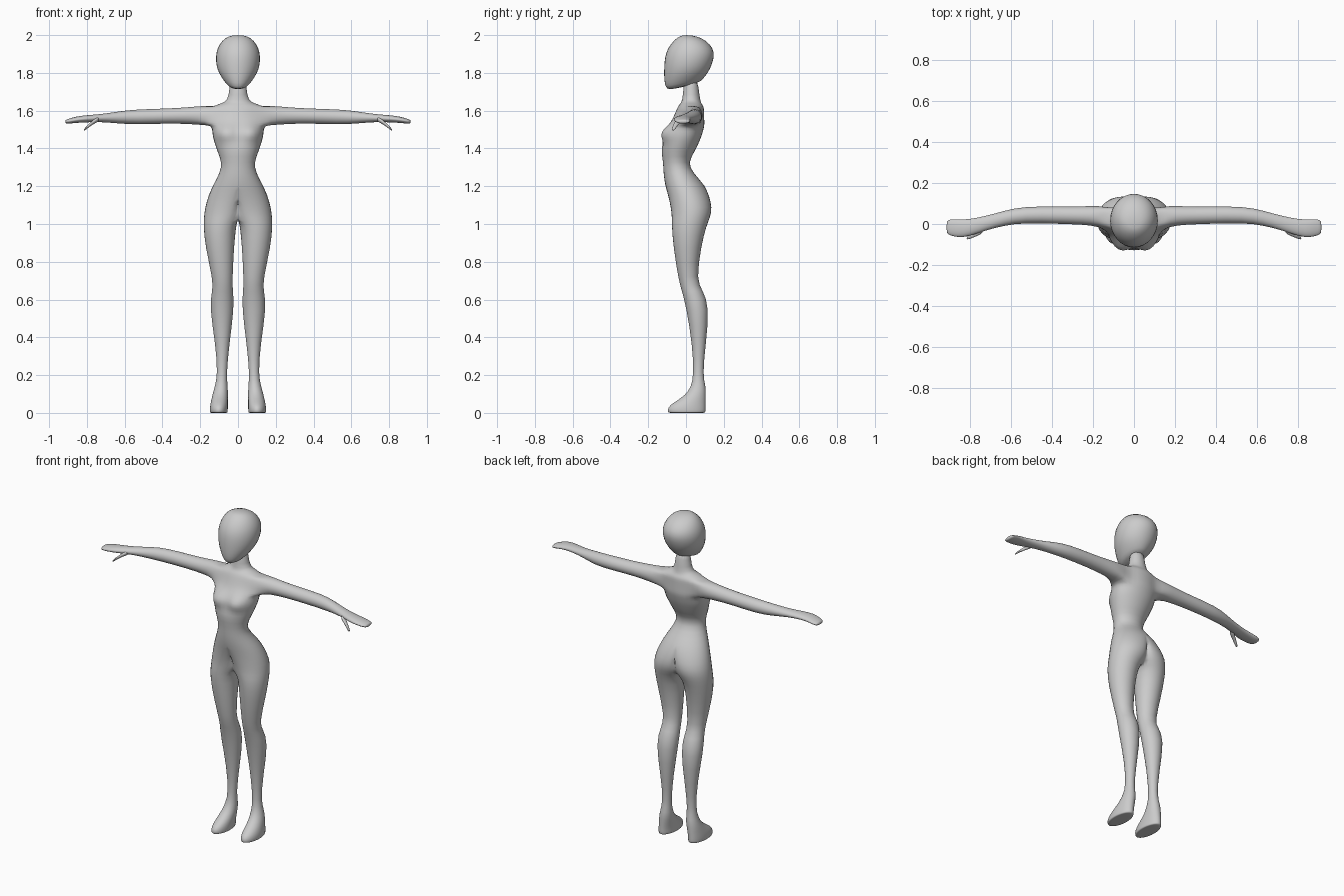
import bpy, bmesh, math

if "Cube" in bpy.data.objects:
    bpy.data.objects.remove(bpy.data.objects["Cube"])

N = 16          # points around every section

grey = bpy.data.materials.new("plain grey")
grey.diffuse_color = (0.6, 0.6, 0.6, 1)
grey.use_nodes = True
grey.node_tree.nodes["Principled BSDF"].inputs["Base Color"].default_value = grey.diffuse_color


def lerp(a, b, t):
    return [p + (q - p) * t for p, q in zip(a, b)]


def skin(bm, a, b):
    """Quads between two closed rings; returns the faces."""
    return [bm.faces.new((a[i], a[(i + 1) % N], b[(i + 1) % N], b[i])) for i in range(N)]


def loft(bm, rings, start_cap=True):
    """Skin a chain of rings and cap its ends; returns the faces of each band."""
    bands = [skin(bm, a, b) for a, b in zip(rings, rings[1:])]
    if start_cap:
        bm.faces.new(rings[0])
    bm.faces.new(rings[-1])
    return bands


def finish(bm, name, mirror):
    bmesh.ops.recalc_face_normals(bm, faces=bm.faces)
    me = bpy.data.meshes.new(name)
    bm.to_mesh(me)
    bm.free()
    me.materials.append(grey)
    me.shade_smooth()
    ob = bpy.data.objects.new(name, me)
    bpy.context.collection.objects.link(ob)
    if mirror:
        m = ob.modifiers.new("mirror", 'MIRROR')
        m.use_clip = True
        m.merge_threshold = 0.0005
    s = ob.modifiers.new("smooth surface", 'SUBSURF')
    s.levels = s.render_levels = 1


def side_ring(bm, x, y, z, depth, height):
    """Section across the arm, starting at its lower front."""
    angles = [math.radians(225 + 360 * k / N) for k in range(N)]
    return [bm.verts.new((x, y + depth * math.cos(a), z + height * math.sin(a)))
            for a in angles]


def half_ring(bm, z, xo, xi, yf, yb, size=1):
    """Half-body section from front to back and round the inner side, kept at x >= 0."""
    cx, cy, rx, ry = (xo + xi) / 2, (yf + yb) / 2, (xo - xi) / 2 * size, (yb - yf) / 2 * size
    pts = []
    for k in range(N):
        a = math.radians(-90 + 360 * k / N)
        x, y = cx + rx * math.cos(a), cy + ry * math.sin(a)
        if k < 5:       # chest fullness
            y -= 0.062 * math.exp(-((x - 0.072) / 0.045) ** 2 - ((z - 1.482) / 0.042) ** 2)
        pts.append(bm.verts.new((max(0, x), y, z)))
    return pts


# neck, shoulders, chest, waist: height, half width, front, back
torso = [
    (1.780, .042, -.010, .062), (1.670, .049, -.018, .073), (1.645, .070, -.025, .080),
    (1.634, .108, -.035, .086), (1.620, .134, -.045, .096), (1.520, .142, -.088, .100),
    (1.460, .136, -.108, .083), (1.390, .114, -.134, .052), (1.325, .086, -.122, .010),
    (1.270, .098, -.121, .040), (1.210, .133, -.114, .098),
]
# hips and legs: height, outer side, inner side, front, back
legs = [
    (1.150, .160, -.12, -.096, .126), (1.085, .178, -.068, -.082, .141),
    (1.035, .183, -.040, -.077, .130), (.990, .184, .008, -.077, .110),
    (.890, .177, .019, -.070, .083), (.700, .133, .029, -.040, .055),
    (.650, .137, .026, -.024, .090), (.560, .153, .018, .000, .126),
    (.360, .119, .046, .033, .105), (.200, .108, .061, .041, .088),
]
# feet: height, outer side, front
feet = [(.140, .124, .026), (.095, .136, -.002), (.055, .145, -.066),
        (.030, .150, -.099), (.004, .150, -.099)]
# arm: distance out, middle y, middle z, half depth, half height
arm = [
    (.175, .040, 1.575, .052, .053), (.25, .041, 1.574, .045, .046),
    (.36, .043, 1.572, .043, .040), (.54, .046, 1.567, .041, .041),
    (.63, .029, 1.564, .037, .033), (.72, .005, 1.561, .035, .021),
    (.81, -.021, 1.557, .043, .019), (.86, -.021, 1.552, .045, .017),
    (.90, -.016, 1.543, .040, .013), (.915, -.015, 1.542, .030, .009),
]
# head: front height, front, back, half width
head = [
    (2.000, -.020, .030, .030), (1.985, -.052, .088, .072), (1.950, -.086, .132, .102),
    (1.910, -.108, .154, .118), (1.865, -.117, .148, .121), (1.810, -.119, .130, .112),
    (1.765, -.118, .110, .090), (1.728, -.112, .088, .066), (1.703, -.094, .070, .044),
]

# body: half figure lofted from neck to foot, with the arm grown from the shoulder
bm = bmesh.new()
rings = []
TOP, ROWS, C0, C1 = 4, 4, 2, 6
for i, row in enumerate(torso):
    # extra rows through the shoulder and chest
    steps = {TOP: ROWS, TOP + 1: 2, TOP + 2: 2}.get(i, 1)
    for s in range(steps):
        z, w, yf, yb = lerp(row, torso[i + 1], s / steps) if s else row
        rings.append(half_ring(bm, z, w, -w, yf, yb))
rings += [half_ring(bm, *r) for r in legs]
rings += [half_ring(bm, z, xo, .053, yf, .106) for z, xo, yf in feet]
rings += [half_ring(bm, 0, .150, .053, -.099, .106, s) for s in (.95, .5)]     # sole
bands = loft(bm, rings)

low = TOP + ROWS
hole = [rings[low][c] for c in range(C0, C1)]
hole += [rings[r][C1] for r in range(low, TOP, -1)]
hole += [rings[TOP][c] for c in range(C1, C0, -1)]
hole += [rings[r][C0] for r in range(TOP, low)]
bmesh.ops.delete(bm, geom=[bands[r][c] for r in range(TOP, low) for c in range(C0, C1)],
                 context='FACES')
loft(bm, [hole] + [side_ring(bm, *r) for r in arm], start_cap=False)
# open the half along the middle plane
bmesh.ops.delete(bm, geom=[f for f in bm.faces if all(v.co.x < 1e-5 for v in f.verts)],
                 context='FACES')
finish(bm, "body", True)

# thumbs: tapered and bent downward
bm = bmesh.new()
thumb = []
for k in range(5):
    t = k / 4
    thumb.append(side_ring(bm, .735 + .082 * t, -.023 - .047 * t ** .8, 1.557 - .061 * t ** 1.3,
                           .019 - .011 * t, .015 - .009 * t))
loft(bm, thumb)
finish(bm, "thumbs", True)

# head: sections tilt up toward the nape below the eye line
bm = bmesh.new()
rings = []
for z, yf, yb, w in head:
    tilt = .045 * max(0, (1.865 - z) / .162) ** 1.3
    angles = [2 * math.pi * k / N for k in range(N)]
    rings.append([bm.verts.new((w * math.cos(a), yf + (yb - yf) * (1 + math.sin(a)) / 2,
                                z + tilt * (1 + math.sin(a)) / 2)) for a in angles])
loft(bm, rings)
finish(bm, "head", False)
